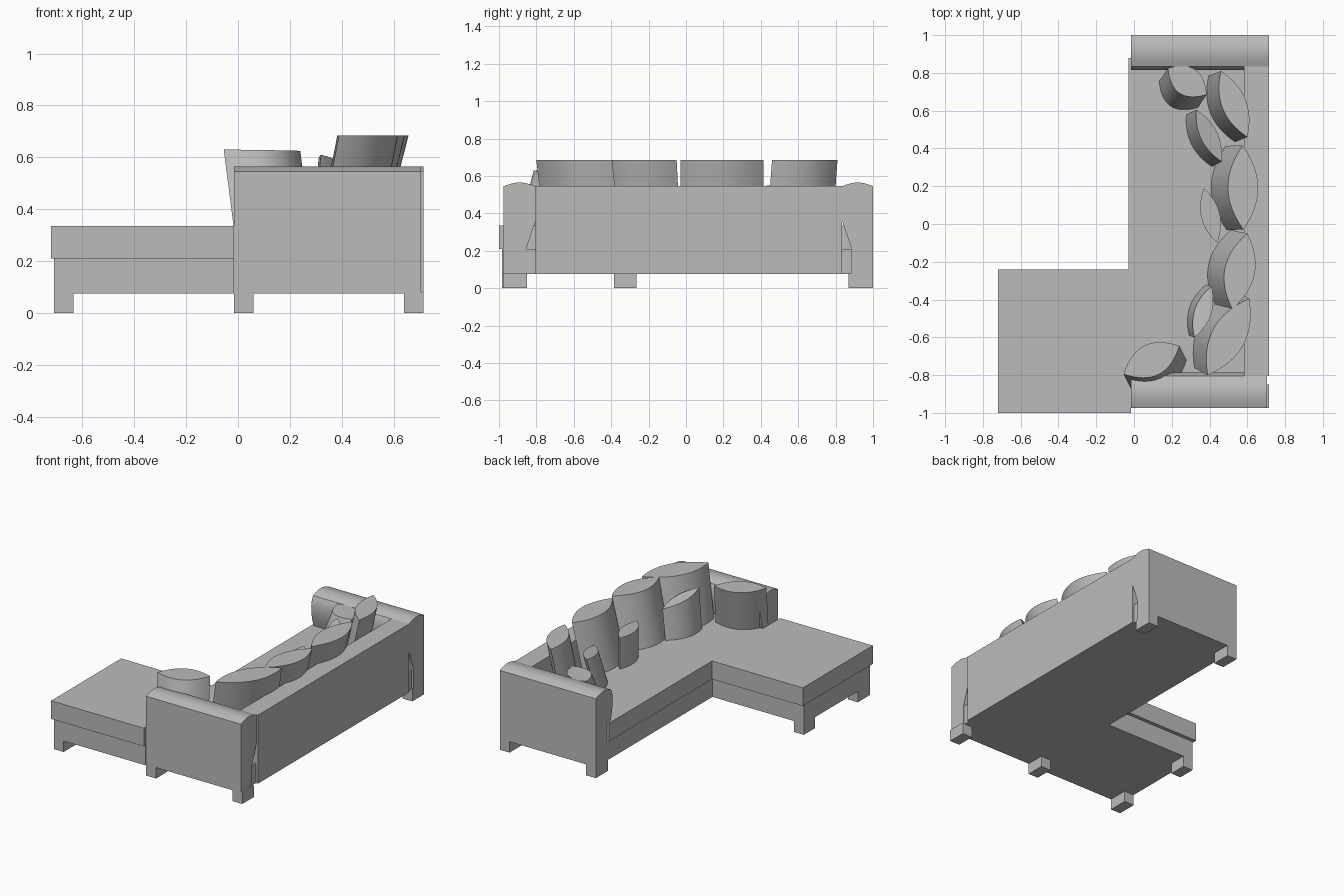
import bpy, bmesh, math
from mathutils import Vector

if "Cube" in bpy.data.objects:
    bpy.data.objects.remove(bpy.data.objects["Cube"])

grey = bpy.data.materials.new("grey_fabric")
grey.diffuse_color = (0.5, 0.5, 0.5, 1)
grey.use_nodes = True
grey.node_tree.nodes["Principled BSDF"].inputs["Base Color"].default_value = grey.diffuse_color


def prism(name, bottom, top, smooth=False):
    """Closed solid between two matching outlines."""
    bm = bmesh.new()
    lo = [bm.verts.new(p) for p in bottom]
    hi = [bm.verts.new(p) for p in top]
    n = len(lo)
    bm.faces.new(lo[::-1])
    bm.faces.new(hi)
    for i in range(n):
        j = (i + 1) % n
        bm.faces.new((lo[i], lo[j], hi[j], hi[i]))
    bmesh.ops.recalc_face_normals(bm, faces=bm.faces)
    me = bpy.data.meshes.new(name)
    bm.to_mesh(me)
    bm.free()
    me.materials.append(grey)
    ob = bpy.data.objects.new(name, me)
    bpy.context.collection.objects.link(ob)
    if smooth:
        bpy.ops.object.select_all(action='DESELECT')
        ob.select_set(True)
        bpy.context.view_layer.objects.active = ob
        bpy.ops.object.shade_smooth_by_angle(angle=math.radians(30))
    return ob


def slab(name, outline, z0, z1):
    return prism(name, [(x, y, z0) for x, y in outline], [(x, y, z1) for x, y in outline])


def box(name, x0, x1, y0, y1, z0, z1):
    return slab(name, [(x0, y0), (x1, y0), (x1, y1), (x0, y1)], z0, z1)


# L-shaped base and seat cushion
slab("base", [(-.71, -.985), (-.015, -.985), (-.015, -.97), (.70, -.97), (.70, .99),
              (-.015, .99), (-.015, -.265), (-.71, -.265)], .075, .21)
slab("seat_cushion", [(-.72, -1), (-.015, -1), (-.015, -.86), (.6, -.86), (.6, .88),
                      (-.03, .88), (-.03, .835), (-.03, -.24), (-.72, -.24)], .21, .335)

# Backrest
box("backrest", .583, .715, -.805, .835, .075, .545)


# Arms: domed top, inner face bulging and then tapering to the seat
def arm(name, outer, inner, x1):
    d = 1 if inner > outer else -1
    w = abs(inner - outer)
    prof = [(0, .075)]
    prof += [(w * i / 10, .545 + .02 * math.sin(math.pi * i / 10)) for i in range(11)]
    prof += [(w + .012, .52), (w + .019, .48), (w + .017, .43), (w + .005, .37),
             (w - .02, .3), (w - .05, .21), (w - .05, .075)]
    prism(name, [(-.015, outer + d * t, z) for t, z in prof],
          [(x1, outer + d * t, z) for t, z in prof], True)


arm("front_arm", -.975, -.805, .705)
arm("rear_arm", 1.0, .835, .715)

# Feet
for i, (x, y, dy) in enumerate([(-.71, -.985, .135), (-.71, -.385, .12), (-.015, -.975, .125),
                                (.64, -.975, .125), (-.015, .87, .13), (.64, .87, .13)]):
    box(f"foot_{i + 1}", x, x + .075, y, y + dy, 0, .08)


# Pillows: lens-shaped columns leaning back
def pillow(name, a, b, half, lean, za, zb):
    a, b = Vector(a), Vector(b)
    along = b - a
    side = Vector((along.y, -along.x)).normalized()
    n = 16
    lens = [(i / n, 1) for i in range(n)] + [(1 - i / n, -1) for i in range(n)]
    top, bottom = [], []
    for t, s in lens:
        p = a + along * t + side * (s * half * 4 * t * (1 - t))
        q = p + side * lean
        top.append((p.x, p.y, za + (zb - za) * t))
        bottom.append((q.x, q.y, .33))
    prism(name, bottom, top, True)


# Each runs from its +y end to its -y end, so it leans towards +x
pillow("back_pillow_1", (.46, .81), (.60, .46), .065, .07, .685, .685)
pillow("back_pillow_2", (.575, .415), (.58, -.03), .08, .09, .685, .685)
pillow("back_pillow_3", (.60, -.05), (.52, -.45), .08, .09, .685, .685)
pillow("back_pillow_4", (.61, -.395), (.39, -.80), .09, .08, .685, .685)
pillow("chaise_pillow", (.24, -.645), (-.055, -.795), .085, -.085, .625, .63)
pillow("corner_pillow", (.18, .825), (.385, .685), .075, .085, .545, .545)
pillow("small_pillow_1", (.33, .605), (.465, .33), .045, .06, .57, .53)
pillow("small_pillow_2", (.37, .19), (.44, -.10), .05, 0, .55, .54)
pillow("small_pillow_3", (.41, -.33), (.32, -.60), .045, .03, .54, .61)
